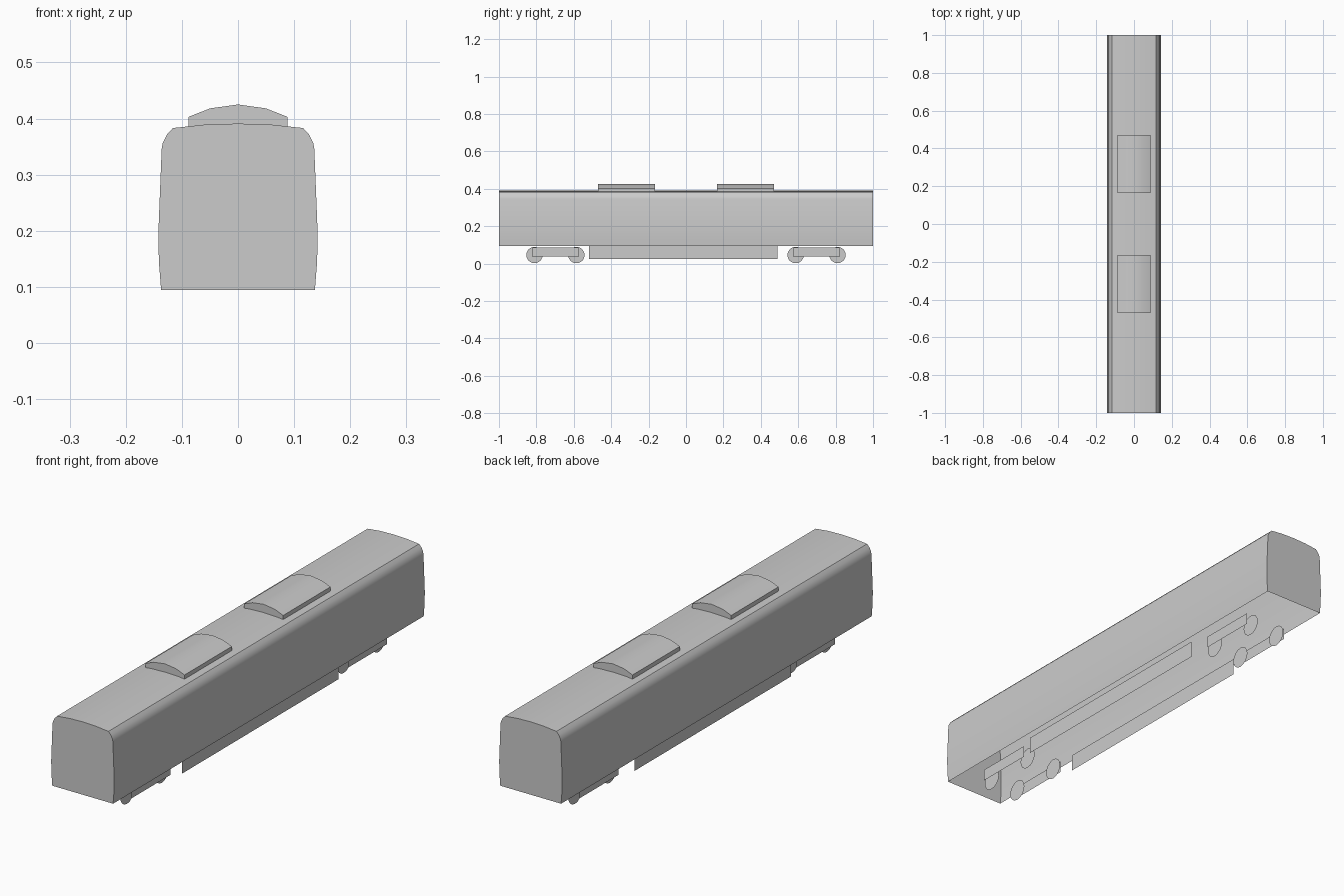
import bpy, math

if "Cube" in bpy.data.objects:
    bpy.data.objects.remove(bpy.data.objects["Cube"])


def add_mesh(name, verts, faces, smooth=False):
    mesh = bpy.data.meshes.new(name)
    mesh.from_pydata(verts, [], faces)
    mesh.update()
    obj = bpy.data.objects.new(name, mesh)
    bpy.context.collection.objects.link(obj)
    if smooth:
        bpy.ops.object.select_all(action='DESELECT')
        obj.select_set(True)
        bpy.context.view_layer.objects.active = obj
        bpy.ops.object.shade_smooth_by_angle(angle=math.radians(28))
    return obj


def extruded_shell(name, half, y0, y1):
    """Mirror a half profile (bottom right to top centre), sweep it along y,
    cap both ends and leave the underside open."""
    prof = half + [(-x, z) for x, z in reversed(half[:-1])]
    n = len(prof)
    verts = [(x, y, z) for y in (y0, y1) for x, z in prof]
    faces = [(i, n + i, n + i + 1, i + 1) for i in range(n - 1)]
    faces += [tuple(range(n)), tuple(reversed(range(n, 2 * n)))]
    return add_mesh(name, verts, faces, True)


def side_sheet(name, x, outline):
    """Flat single-sided sheet in the yz plane, facing outward."""
    pts = outline if x > 0 else outline[::-1]
    return add_mesh(name, [(x, y, z) for y, z in pts], [tuple(range(len(pts)))])


def rect(y0, y1, z0, z1):
    return [(y0, z0), (y1, z0), (y1, z1), (y0, z1)]


def disc(y, z, r, n=16):
    return [(y + r * math.cos(2 * math.pi * i / n),
             z + r * math.sin(2 * math.pi * i / n)) for i in range(n)]


# Carriage body, open underneath
extruded_shell("carriage_body", [
    (0.137, 0.094), (0.141, 0.145), (0.142, 0.195), (0.136, 0.346),
    (0.134, 0.357), (0.127, 0.371), (0.116, 0.383), (0.06, 0.389), (0, 0.391)],
    -1, 1)

# Roof units
for label, y0 in (("front", -0.47), ("rear", 0.165)):
    extruded_shell("roof_unit_" + label, [
        (0.088, 0.386), (0.088, 0.403), (0.05, 0.418), (0, 0.425)],
        y0, y0 + 0.305)

# Running gear and skirts on both sides
for side, s in (("right", 1), ("left", -1)):
    side_sheet("underfloor_skirt_" + side, s * 0.11, rect(-0.519, 0.49, 0.025, 0.095))
    for end, e in (("front", -1), ("rear", 1)):
        mid = e * 0.698
        side_sheet(f"bogie_frame_{end}_{side}", s * 0.096,
                   rect(mid - 0.125, mid + 0.125, 0.037, 0.086))
        for k, off in enumerate((-0.112, 0.112)):
            side_sheet(f"wheel_{end}_{side}_{k + 1}", s * 0.067,
                       disc(mid + off, 0.046, 0.044))
